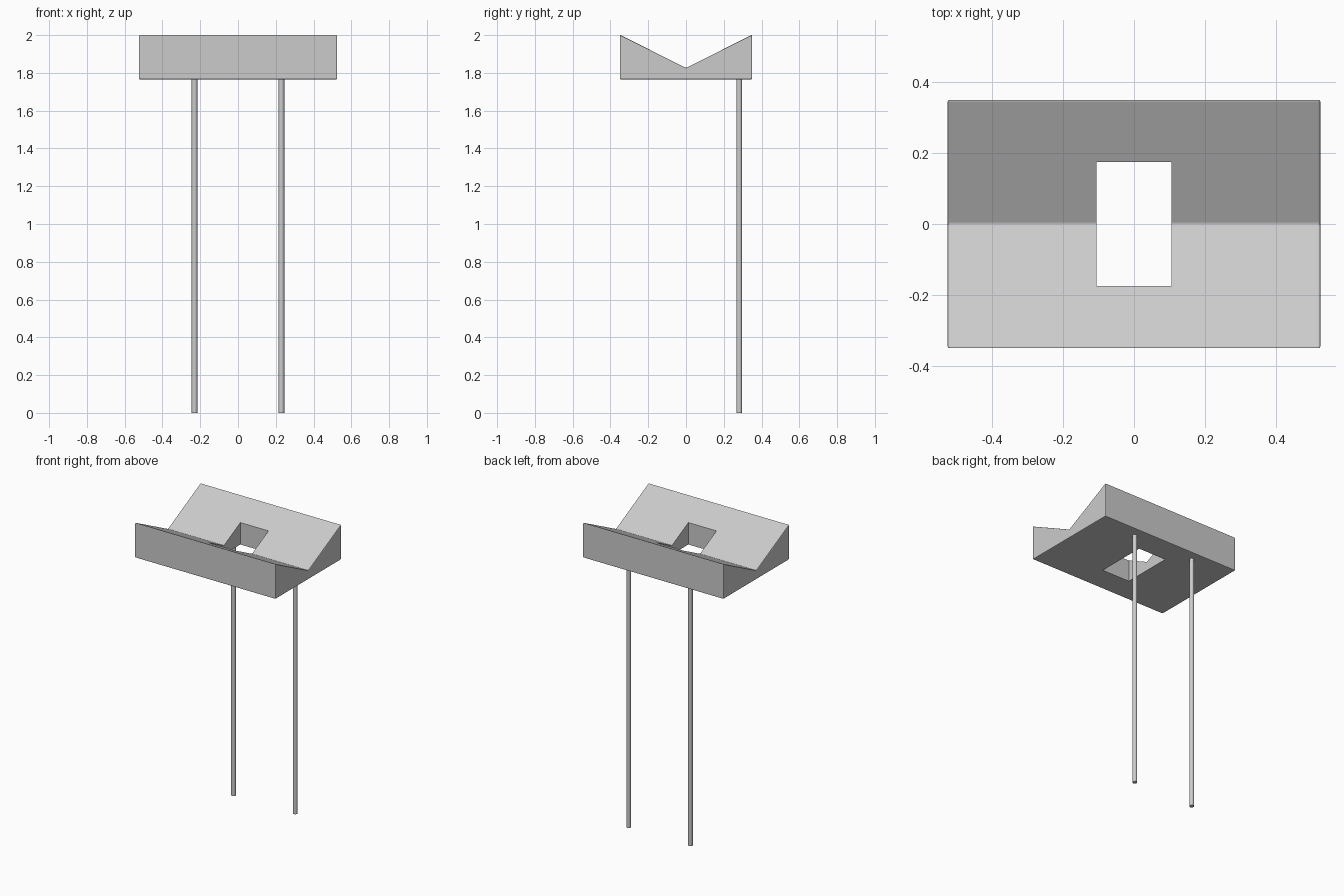
import bpy, bmesh

if "Cube" in bpy.data.objects:
    bpy.data.objects.remove(bpy.data.objects["Cube"])


def finish(bm, name):
    bmesh.ops.recalc_face_normals(bm, faces=bm.faces)
    mesh = bpy.data.meshes.new(name)
    bm.to_mesh(mesh)
    bm.free()
    obj = bpy.data.objects.new(name, mesh)
    bpy.context.collection.objects.link(obj)
    return obj


# Canopy: V-topped profile in the y-z plane, extruded along x
profile = [(-0.35, 1.766), (0.35, 1.766), (0.35, 2.002), (0, 1.826), (-0.35, 2.002)]
half_width = 0.525
bm = bmesh.new()
face = bm.faces.new([bm.verts.new((-half_width, y, z)) for y, z in profile])
ext = bmesh.ops.extrude_face_region(bm, geom=[face])
bmesh.ops.translate(bm, vec=(2 * half_width, 0, 0),
                    verts=[v for v in ext["geom"] if isinstance(v, bmesh.types.BMVert)])
canopy = finish(bm, "canopy")

# Small rounded edges
bevel = canopy.modifiers.new("edge_bevel", "BEVEL")
bevel.width = 0.005
bevel.segments = 2
bevel.limit_method = "ANGLE"

# Rectangular opening through the middle
bpy.ops.mesh.primitive_cube_add(size=1, location=(0, 0, 1.88))
cutter = bpy.context.object
cutter.name = "opening_cutter"
cutter.scale = (0.21, 0.35, 0.6)
cutter.hide_render = True
cutter.display_type = "WIRE"
cut = canopy.modifiers.new("opening", "BOOLEAN")
cut.operation = "DIFFERENCE"
cut.solver = "EXACT"
cut.object = cutter

# Two round posts under the rear edge
post_top = 1.768
for side, x in (("left", -0.23), ("right", 0.23)):
    bpy.ops.mesh.primitive_cylinder_add(vertices=24, radius=0.015, depth=post_top,
                                        location=(x, 0.282, post_top / 2))
    bpy.context.object.name = side + "_post"
    bpy.ops.object.shade_smooth_by_angle()
